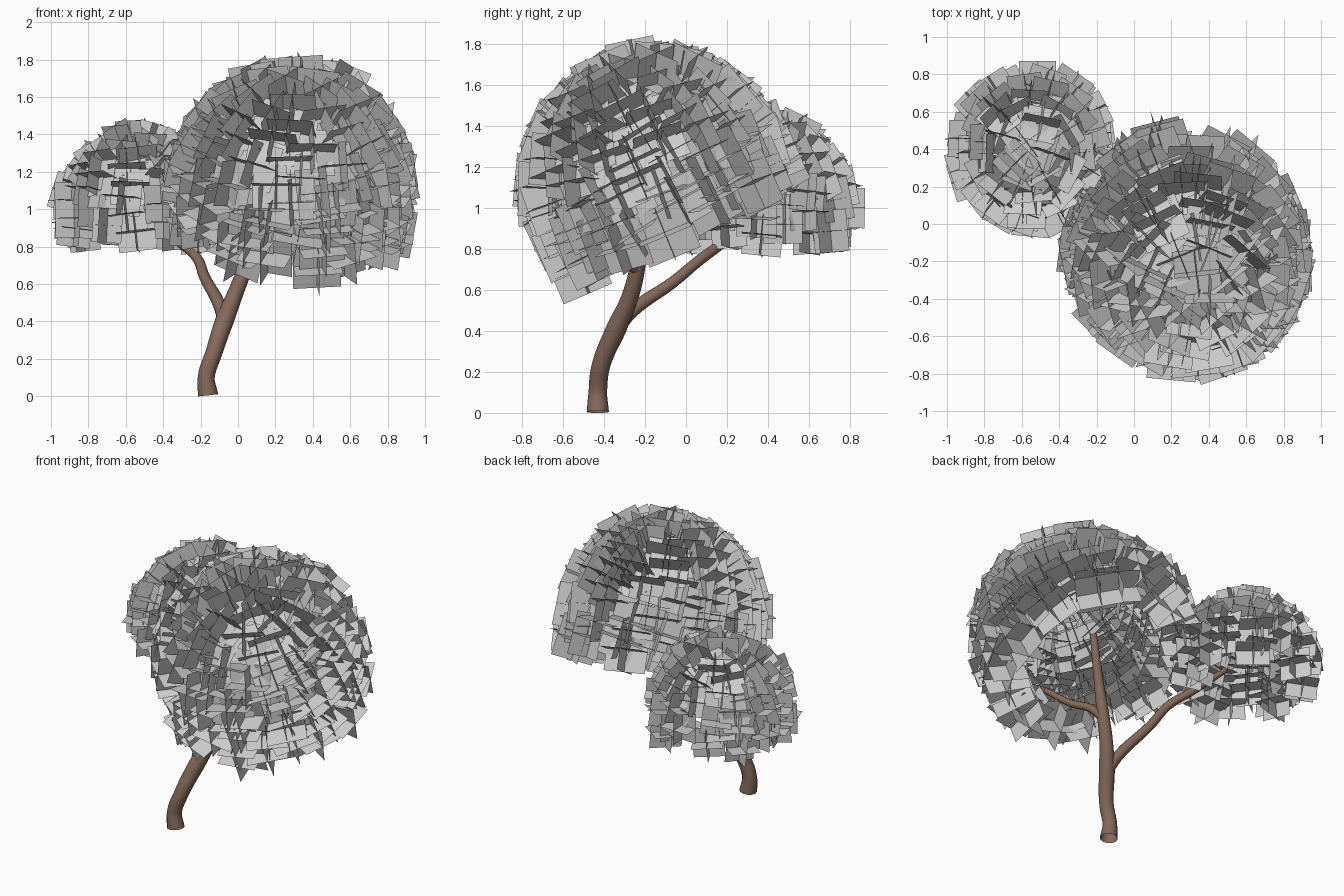
import bpy, bmesh, math, random
from mathutils import Vector, Matrix, Euler

if "Cube" in bpy.data.objects:
    bpy.data.objects.remove(bpy.data.objects["Cube"])

random.seed(4)

bark = bpy.data.materials.new("bark")
bark.diffuse_color = (0.23, 0.14, 0.10, 1)
bark.use_nodes = True
bark.node_tree.nodes["Principled BSDF"].inputs["Base Color"].default_value = bark.diffuse_color


def limb(name, pts):
    """Tapered open tube through (x, y, z, radius) points."""
    cu = bpy.data.curves.new(name, 'CURVE')
    cu.dimensions = '3D'
    cu.bevel_depth = 1.0
    cu.bevel_resolution = 4
    cu.resolution_u = 5
    cu.use_fill_caps = False
    sp = cu.splines.new('BEZIER')
    sp.bezier_points.add(len(pts) - 1)
    for bp, (x, y, z, r) in zip(sp.bezier_points, pts):
        bp.co = (x, y, z)
        bp.radius = r
        bp.handle_left_type = bp.handle_right_type = 'AUTO'
    ob = bpy.data.objects.new(name, cu)
    bpy.context.collection.objects.link(ob)
    bpy.ops.object.select_all(action='DESELECT')
    ob.select_set(True)
    bpy.context.view_layer.objects.active = ob
    bpy.ops.object.convert(target='MESH')
    ob = bpy.context.object
    ob.data.materials.clear()
    ob.data.materials.append(bark)
    bpy.ops.object.shade_smooth_by_angle(angle=math.radians(50))
    return ob


def foliage(name, centre, axis, radius, skirt, card, count, squeeze=1.0):
    """Hollow dome of leaf clumps, each made of three crossed square cards."""
    bm = bmesh.new()
    turn = Vector((0, 0, 1)).rotation_difference(Vector(axis).normalized()).to_matrix()
    total = radius + skirt
    flat_side = Vector((0.82, 0.57, 0))            # back right side is flatter
    for i in range(count):
        h = total * (i + 0.5) / count - skirt      # equal-area height on dome + skirt
        a = i * 2.39996 + random.uniform(-0.15, 0.15)
        hh = max(h, 0)
        ring = math.sqrt(max(radius ** 2 - hh ** 2, 0))
        p = Vector((ring * math.cos(a), ring * math.sin(a), h))
        n = Vector((p.x, p.y, hh)).normalized()
        east = Vector((-math.sin(a), math.cos(a), 0))
        north = n.cross(east)
        basis = Matrix((east, north, n)).transposed()
        wobble = Euler([random.uniform(-0.14, 0.14) for _ in range(3)]).to_matrix()
        basis = turn @ basis @ wobble
        p = turn @ (p + n * random.uniform(-0.03, 0.025))
        p -= flat_side * max(p.dot(flat_side), 0) * (1 - squeeze)
        p += Vector(centre)
        s = card / 2 * random.uniform(0.92, 1.05)
        for u, v in ((0, 1), (1, 2), (0, 2)):
            du, dv = basis.col[u] * s, basis.col[v] * s
            bm.faces.new([bm.verts.new(p + du * k + dv * m)
                          for k, m in ((-1, -1), (1, -1), (1, 1), (-1, 1))])
    me = bpy.data.meshes.new(name)
    bm.to_mesh(me)
    bm.free()
    ob = bpy.data.objects.new(name, me)
    bpy.context.collection.objects.link(ob)
    return ob


# Trunk and its two side branches
limb("trunk", [(-.16, -.43, 0.005, .054), (-.17, -.43, .10, .045), (-.13, -.415, .23, .045),
               (-.07, -.34, .41, .050), (-.01, -.275, .56, .042), (.05, -.235, .72, .038),
               (.10, -.215, .92, .030), (.17, -.18, 1.20, .022)])
limb("left_branch", [(-.070, -.345, .40, .038), (-.10, -.27, .49, .034), (-.18, -.06, .64, .029),
                     (-.22, .06, .74, .027), (-.32, .18, .83, .025), (-.45, .33, .96, .020)])
limb("right_branch", [(.05, -.24, .69, .026), (.11, -.28, .75, .025), (.20, -.35, .78, .022),
                      (.33, -.45, .87, .018)])

# Leaf canopies
foliage("small_canopy", (-.54, .40, 1.01), (0, 0, 1), .35, .15, .20, 70)
foliage("large_canopy", (.31, -.13, 1.13), (.05, -.42, .9), .56, .23, .26, 145, 0.84)
